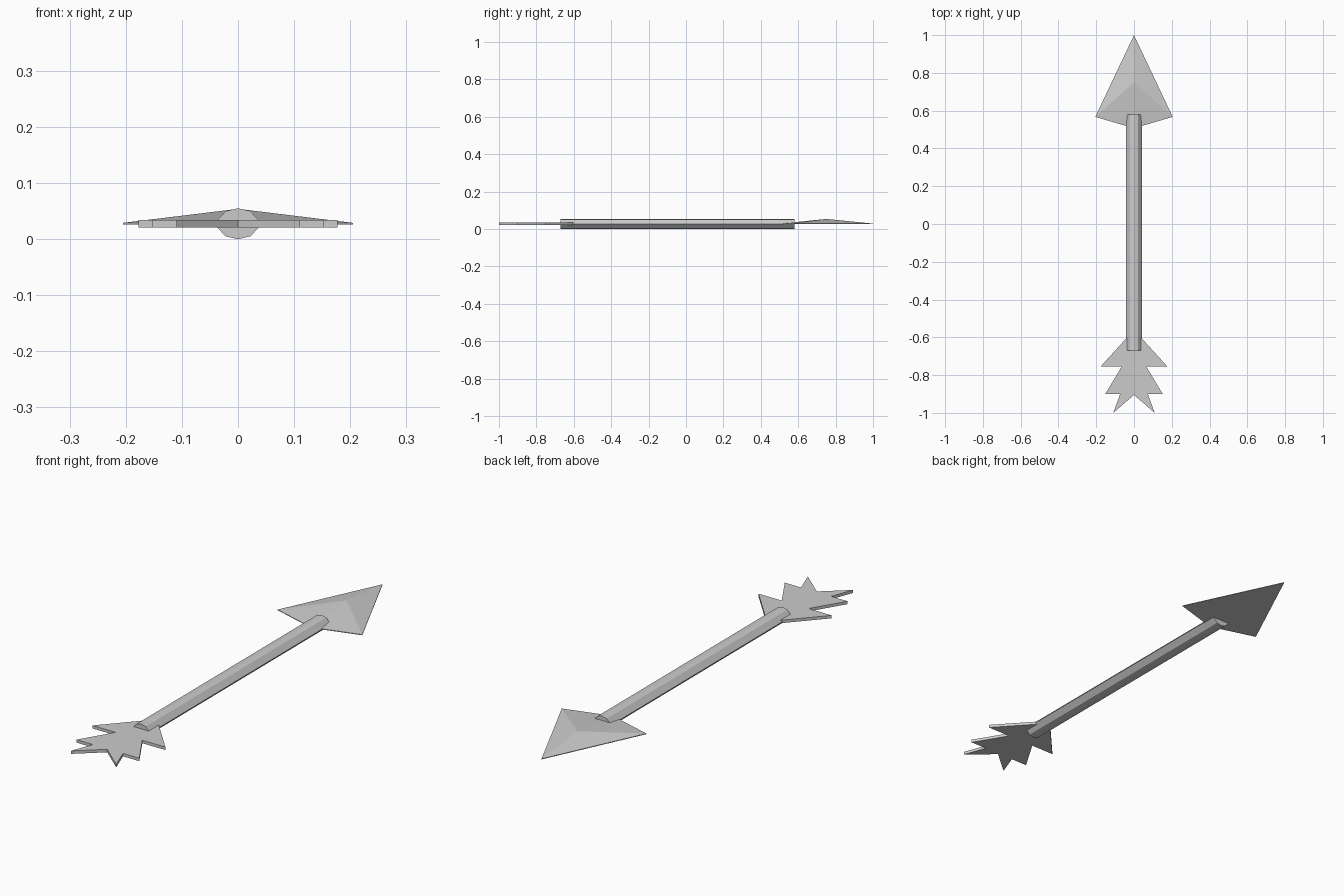
import bpy
import bmesh
from math import pi

cube = bpy.data.objects.get("Cube")
if cube:
    bpy.data.objects.remove(cube, do_unlink=True)

grey = bpy.data.materials.new("plain grey")
grey.use_nodes = True
colour = (0.6, 0.6, 0.6, 1)
grey.diffuse_color = colour
grey.node_tree.nodes["Principled BSDF"].inputs["Base Color"].default_value = colour


def mirrored(half):
    """Close a half outline (running from x=0 to x=0) by mirroring it in x."""
    return half + [(-x, y) for x, y in reversed(half) if x > 0]


def prism(name, outline, place, start, end):
    """Sweep an outline between two levels; place maps (a, b, level) to a point."""
    bm = bmesh.new()
    low = [bm.verts.new(place(a, b, start)) for a, b in outline]
    high = [bm.verts.new(place(a, b, end)) for a, b in outline]
    bm.faces.new(low)
    top = bm.faces.new(high)
    for i in range(len(outline)):
        j = (i + 1) % len(outline)
        bm.faces.new((low[i], low[j], high[j], high[i]))
    return name, bm, top


def finish(name, bm):
    bmesh.ops.recalc_face_normals(bm, faces=bm.faces)
    mesh = bpy.data.meshes.new(name)
    bm.to_mesh(mesh)
    bm.free()
    mesh.materials.append(grey)
    obj = bpy.data.objects.new(name, mesh)
    bpy.context.collection.objects.link(obj)


def flat(x, y, z):
    return (x, y, z)


def along_y(x, z, y):
    return (x, y, z)


# Shaft: flattened eight-sided bar
shaft_half = [(0, 0), (0.022, 0.005), (0.043, 0.027), (0.022, 0.05), (0, 0.055)]
name, bm, _ = prism("shaft", mirrored(shaft_half), along_y, -0.67, 0.58)
finish(name, bm)

# Fletching: notched flat plate
feather_half = [(0, -0.56), (0.177, -0.755), (0.065, -0.755), (0.152, -0.90),
                (0.073, -0.90), (0.11, -1.0), (0, -0.905)]
name, bm, _ = prism("fletching", mirrored(feather_half), flat, 0.021, 0.034)
finish(name, bm)

# Arrowhead: thin kite with its top raised to a single peak
head_half = [(0, 1.0), (0.205, 0.567), (0, 0.507)]
name, bm, top = prism("arrowhead", mirrored(head_half), flat, 0.026, 0.029)
peak = bmesh.ops.poke(bm, faces=[top])["verts"][0]
peak.co = (0, 0.75, 0.054)
finish(name, bm)
